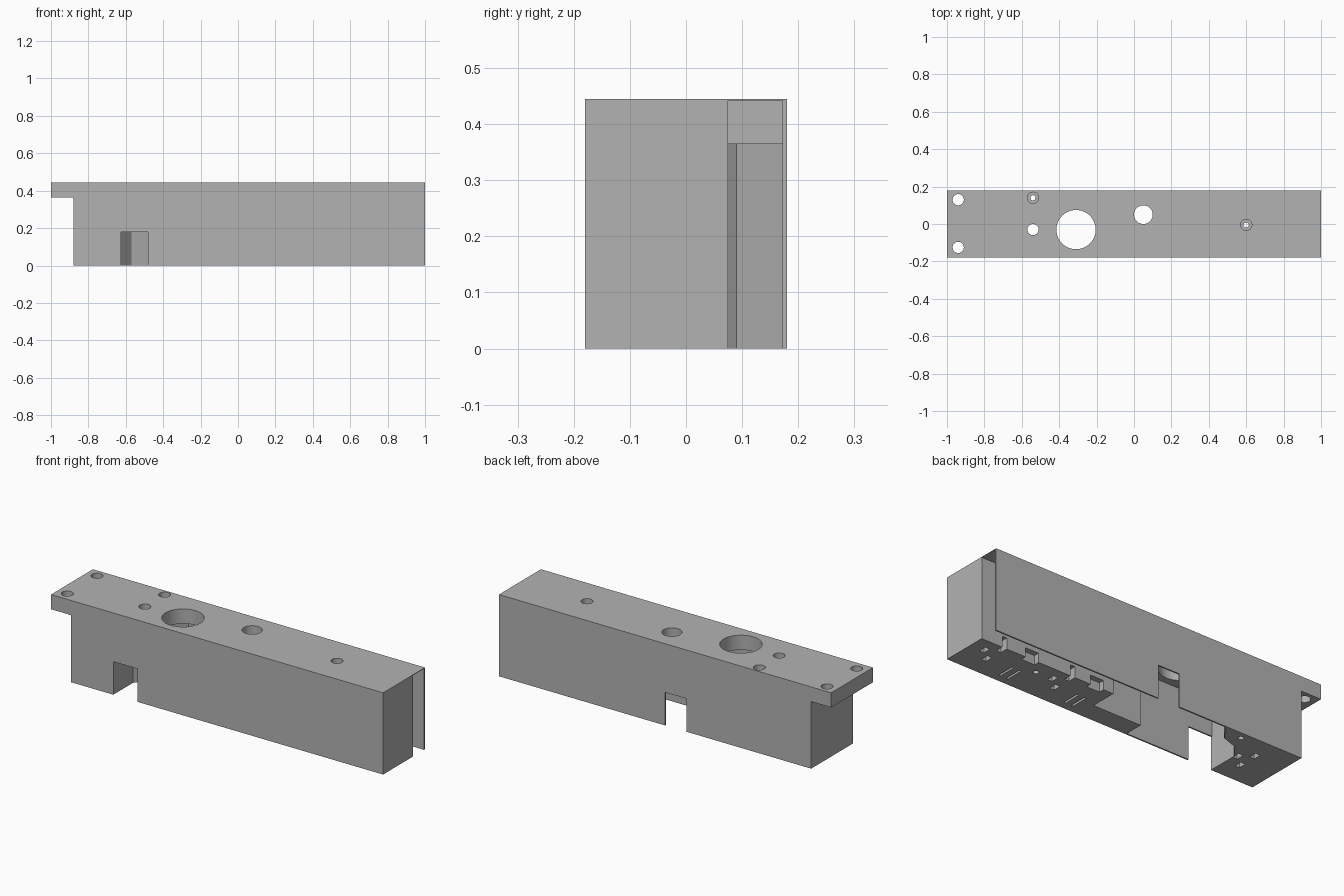
import bpy, bmesh
from mathutils import Vector

if "Cube" in bpy.data.objects:
    bpy.data.objects.remove(bpy.data.objects["Cube"])

mat = bpy.data.materials.new("plain grey")
mat.use_nodes = True
grey = (0.45, 0.45, 0.45, 1)
mat.diffuse_color = grey
mat.node_tree.nodes["Principled BSDF"].inputs["Base Color"].default_value = grey


def prism(name, points, direction):
    """Extrude a closed polygon along a direction."""
    bm = bmesh.new()
    face = bm.faces.new([bm.verts.new(p) for p in points])
    out = bmesh.ops.extrude_face_region(bm, geom=[face])
    moved = [v for v in out["geom"] if isinstance(v, bmesh.types.BMVert)]
    bmesh.ops.translate(bm, verts=moved, vec=Vector(direction))
    bmesh.ops.recalc_face_normals(bm, faces=bm.faces[:])
    mesh = bpy.data.meshes.new(name)
    bm.to_mesh(mesh)
    bm.free()
    obj = bpy.data.objects.new(name, mesh)
    bpy.context.collection.objects.link(obj)
    return obj


def box(x0, x1, y0, y1, z0, z1):
    pts = [(x0, y0, z0), (x1, y0, z0), (x1, y1, z0), (x0, y1, z0)]
    return prism("cutter", pts, (0, 0, z1 - z0))


def drill(x, y, r, z0, z1):
    bpy.ops.mesh.primitive_cylinder_add(vertices=40, radius=r, depth=z1 - z0,
                                        location=(x, y, (z0 + z1) / 2))
    return bpy.context.object


def cut(body, cutter):
    cutter.hide_render = True
    mod = body.modifiers.new("cut", "BOOLEAN")
    mod.operation = "DIFFERENCE"
    mod.solver = "EXACT"
    mod.object = cutter
    bpy.context.view_layer.objects.active = body
    bpy.ops.object.modifier_apply(modifier=mod.name)
    bpy.data.objects.remove(cutter)


TOP, ROOF, HALF, INNER = 0.445, 0.365, 0.18, 0.172

# Long housing with a mounting flange at one end
profile = [(-1, TOP), (1, TOP), (1, 0), (-0.88, 0), (-0.88, ROOF), (-1, ROOF)]
housing = prism("housing", [(x, -HALF, z) for x, z in profile], (0, 2 * HALF, 0))
housing.data.materials.append(mat)

# Main cavity, open at the bottom
outline = [(0.19, INNER), (0.19, -0.07), (-0.1, -0.07), (-0.1, -INNER),
           (-0.625, -INNER), (-0.625, -0.01), (-0.57, 0.06), (-0.48, 0.09),
           (-0.42, INNER)]
cut(housing, prism("cutter", [(x, y, -0.1) for x, y in outline], (0, 0, ROOF + 0.1)))

# Cable channel along the back wall, open at the end
cut(housing, box(0.15, 0.9, 0.075, INNER, -0.1, ROOF))
cut(housing, box(0.88, 1.1, 0.075, INNER, -0.1, 0.442))

# Cable openings in the front and back walls
cut(housing, box(-0.625, -0.48, -0.3, -0.16, -0.1, 0.18))
cut(housing, box(-0.13, 0, 0.16, 0.3, -0.1, 0.18))

# Holes through the roof and flange
for x, y, r in [(-0.94, 0.13, 0.03), (-0.94, -0.125, 0.03), (-0.54, -0.03, 0.03),
                (-0.31, -0.03, 0.105), (0.05, 0.05, 0.05)]:
    cut(housing, drill(x, y, r, 0.3, 0.6))

# Counterbored screw holes
for x, y in [(-0.54, 0.14), (0.6, -0.005)]:
    cut(housing, drill(x, y, 0.014, -0.1, 0.6))
    cut(housing, drill(x, y, 0.03, ROOF, 0.6))

# Terminal slots in the underside, in three groups
for x in (0.92, 0.5, -0.64):
    step = -0.06
    for dx, y in [(0, 0), (step, 0.053), (step, -0.056)]:
        cut(housing, box(x + dx - 0.014, x + dx + 0.014, y - 0.034 + 0.012,
                         y + 0.034 - 0.012, -0.1, 0.06))

# Thin paired slots and small notches beside the channel
for x in (0.69, 0.29):
    for dx in (-0.024, 0.022):
        cut(housing, box(x + dx - 0.006, x + dx + 0.006, -0.14, -0.04, -0.1, 0.06))
    cut(housing, box(x - 0.04, x + 0.04, 0.045, 0.09, -0.1, 0.05))

bpy.ops.object.select_all(action="DESELECT")
housing.select_set(True)
bpy.context.view_layer.objects.active = housing
bpy.ops.object.shade_smooth_by_angle(angle=0.5)
